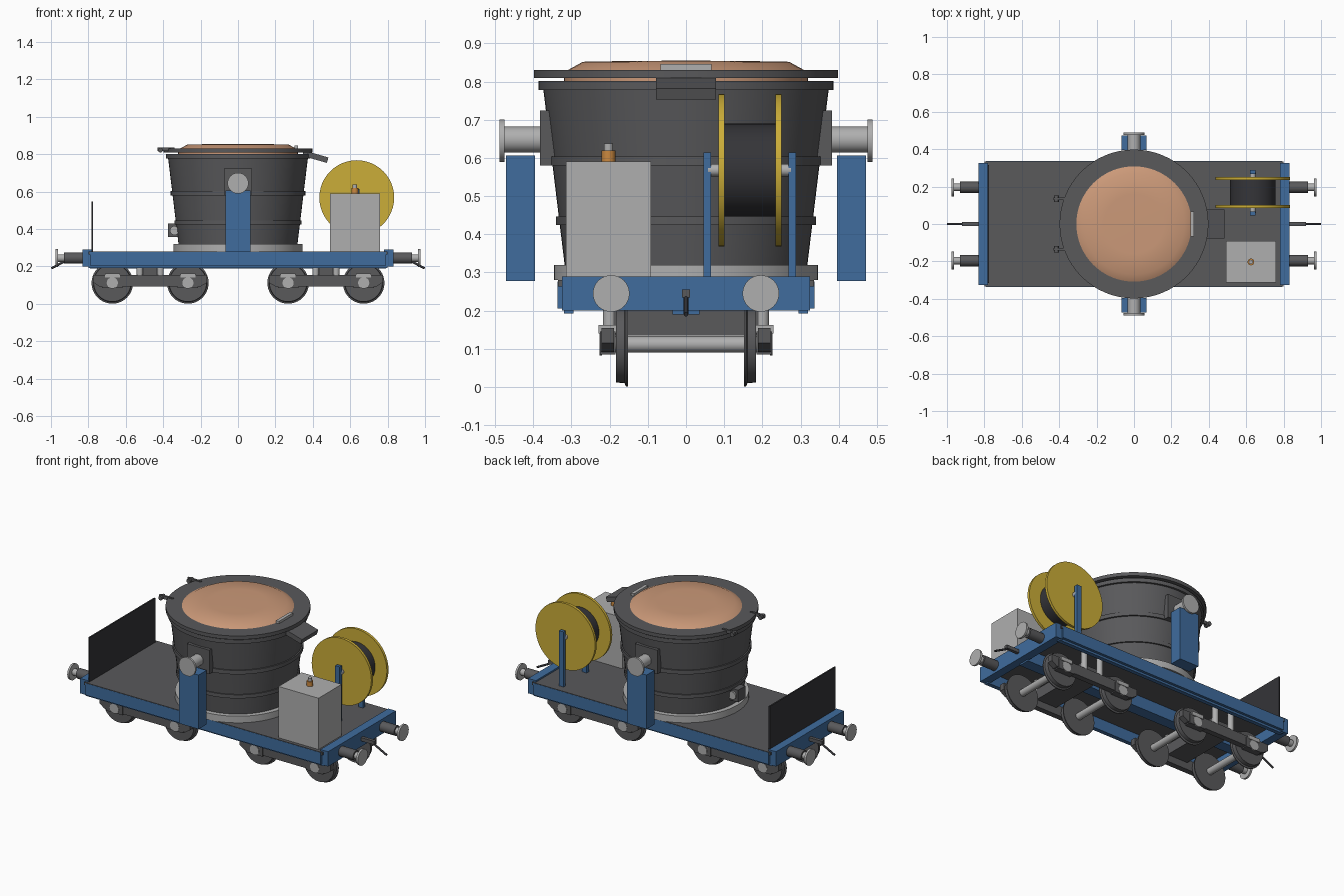
import bpy, math
from mathutils import Matrix, Vector

if "Cube" in bpy.data.objects:
    bpy.data.objects.remove(bpy.data.objects["Cube"])


def material(name, rgb):
    m = bpy.data.materials.new(name)
    m.diffuse_color = (*rgb, 1)
    m.use_nodes = True
    m.node_tree.nodes["Principled BSDF"].inputs["Base Color"].default_value = m.diffuse_color
    return m


DARK = material("dark_steel", (0.1, 0.1, 0.105))
BLACK = material("black_steel", (0.035, 0.035, 0.04))
LIGHT = material("light_steel", (0.43, 0.43, 0.43))
BLUE = material("blue_paint", (0.05, 0.15, 0.34))
YELLOW = material("yellow_paint", (0.6, 0.42, 0.04))
COPPER = material("copper_lining", (0.6, 0.32, 0.19))
ORANGE = material("orange_valve", (0.6, 0.25, 0.05))


def make(name, verts, faces, mat, smooth=False):
    me = bpy.data.meshes.new(name)
    me.from_pydata(verts, [], faces)
    me.materials.append(mat)
    ob = bpy.data.objects.new(name, me)
    bpy.context.collection.objects.link(ob)
    if smooth:
        bpy.ops.object.select_all(action='DESELECT')
        ob.select_set(True)
        bpy.context.view_layer.objects.active = ob
        bpy.ops.object.shade_smooth_by_angle(angle=math.radians(35))
    return ob


def box(name, lo, hi, mat, tilt=0.0):
    """Box between two corners, optionally tilted about y through its centre."""
    c = (Vector(lo) + Vector(hi)) / 2
    h = (Vector(hi) - Vector(lo)) / 2
    v = [(x * h.x, y * h.y, z * h.z) for x in (-1, 1) for y in (-1, 1) for z in (-1, 1)]
    f = [(0, 1, 3, 2), (4, 6, 7, 5), (0, 4, 5, 1), (2, 3, 7, 6), (0, 2, 6, 4), (1, 5, 7, 3)]
    ob = make(name, v, f, mat)
    ob.matrix_world = Matrix.Translation(c) @ Matrix.Rotation(tilt, 4, 'Y')
    return ob


def lathe(name, profile, mat, seg=48, loc=(0, 0, 0), axis=(0, 0, 1)):
    """Closed solid of revolution from (radius, height) points, bottom to top."""
    v = [(r * math.cos(2 * math.pi * i / seg), r * math.sin(2 * math.pi * i / seg), z)
         for r, z in profile for i in range(seg)]
    n = len(profile)
    f = [(k * seg + i, k * seg + (i + 1) % seg, (k + 1) * seg + (i + 1) % seg, (k + 1) * seg + i)
         for k in range(n - 1) for i in range(seg)]
    f += [tuple(reversed(range(seg))), tuple(range((n - 1) * seg, n * seg))]
    ob = make(name, v, f, mat, True)
    ob.matrix_world = Matrix.Translation(loc) @ Vector((0, 0, 1)).rotation_difference(Vector(axis)).to_matrix().to_4x4()
    return ob


def rod(name, a, b, r, mat, seg=24):
    """Cylinder between two points."""
    d = Vector(b) - Vector(a)
    return lathe(name, [(r, 0), (r, d.length)], mat, seg, a, d.normalized())


def prism_y(name, pts, y0, y1, mat):
    """Extrude an xz outline along y."""
    n = len(pts)
    v = [(x, y, z) for y in (y0, y1) for x, z in pts]
    f = [tuple(range(n)), tuple(reversed(range(n, 2 * n)))]
    f += [(i, i + n, (i + 1) % n + n, (i + 1) % n) for i in range(n)]
    return make(name, v, f, mat)


# Underframe
box("deck", (-0.8, -0.335, 0.263), (0.8, 0.335, 0.28), DARK)
box("centre_sill", (-0.79, -0.035, 0.19), (0.79, 0.035, 0.265), BLUE)
for s in (-1, 1):
    y0, y1 = sorted((s * 0.295, s * 0.337))
    box("side_sill", (-0.8, min(s * 0.295, s * 0.32), 0.192), (0.8, max(s * 0.295, s * 0.32), 0.265), BLUE)
    box("side_skirt", (-0.79, min(s * 0.315, s * 0.336), 0.205), (0.79, max(s * 0.315, s * 0.336), 0.277), BLUE)
    box("buffer_beam", (min(s * 0.78, s * 0.832), -0.325, 0.2), (max(s * 0.78, s * 0.832), 0.325, 0.29), BLUE)

    # Buffers and coupling on each end
    for y in (-0.196, 0.196):
        rod("buffer_sleeve", (s * 0.83, y, 0.245), (s * 0.93, y, 0.245), 0.03, DARK)
        rod("buffer_rod", (s * 0.93, y, 0.245), (s * 0.965, y, 0.245), 0.02, LIGHT)
        rod("buffer_head", (s * 0.963, y, 0.245), (s * 0.975, y, 0.245), 0.048, LIGHT, 32)
    box("draw_hook", (min(s * 0.82, s * 0.92), -0.01, 0.235), (max(s * 0.82, s * 0.92), 0.01, 0.256), DARK)
    rod("coupling_link", (s * 0.905, 0, 0.238), (s * 0.998, 0, 0.19), 0.006, BLACK, 12)

    # Bogie
    cx = s * 0.47
    box("bogie_bolster", (cx - 0.07, -0.19, 0.135), (cx + 0.07, 0.19, 0.2), DARK)
    rod("bogie_pivot", (cx, 0, 0.19), (cx, 0, 0.265), 0.06, DARK)
    for t in (-1, 1):
        outline = [(cx - 0.305, 0.155), (cx - 0.305, 0.115), (cx - 0.27, 0.092), (cx + 0.27, 0.092),
                   (cx + 0.305, 0.115), (cx + 0.305, 0.155)]
        prism_y("bogie_side_frame", outline, *sorted((t * 0.188, t * 0.222)), DARK)
        for dx in (-0.055, 0.055):
            rod("bogie_spring", (cx + dx, t * 0.2, 0.15), (cx + dx, t * 0.2, 0.265), 0.018, LIGHT)
    for wx in (cx - 0.202, cx + 0.202):
        rod("axle", (wx, -0.225, 0.112), (wx, 0.225, 0.112), 0.021, LIGHT)
        for t in (-1, 1):
            lathe("wheel", [(0.111, 0.152), (0.111, 0.157), (0.102, 0.161), (0.1, 0.184)],
                  DARK, 40, (wx, 0, 0.112), (0, t, 0))
            box("axle_box", (wx - 0.055, min(t * 0.185, t * 0.225), 0.085),
                (wx + 0.055, max(t * 0.185, t * 0.225), 0.145), DARK)
            box("axle_box_cap", (wx - 0.04, min(t * 0.182, t * 0.229), 0.14),
                (wx + 0.04, max(t * 0.182, t * 0.229), 0.163), LIGHT)
            rod("axle_end", (wx, t * 0.22, 0.112), (wx, t * 0.227, 0.112), 0.03, LIGHT)

    # Trunnion and its support on each side
    box("trunnion_plate", (-0.075, min(s * 0.29, s * 0.382), 0.58),
        (0.075, max(s * 0.29, s * 0.382), 0.725), DARK)
    rod("trunnion", (0, s * 0.37, 0.648), (0, s * 0.48, 0.648), 0.034, LIGHT, 32)
    rod("trunnion_flange", (0, s * 0.476, 0.645), (0, s * 0.488, 0.645), 0.056, LIGHT, 32)
    box("trunnion_pillar", (-0.066, min(s * 0.395, s * 0.472), 0.278),
        (0.066, max(s * 0.395, s * 0.472), 0.606), BLUE)

# Ladle
rod("ladle_seat_ring", (0, 0, 0.28), (0, 0, 0.32), 0.346, LIGHT, 64)
lathe("ladle_body", [(0.318, 0.32), (0.375, 0.79)], DARK, 64)
for z, h, r in ((0.425, 0.022, 0.34), (0.58, 0.024, 0.36), (0.778, 0.024, 0.386)):
    rod("ladle_band", (0, 0, z), (0, 0, z + h), r, DARK, 64)

# Lid with domed lining, handle, hinge lugs and spout
rod("lid_lining", (0, 0, 0.796), (0, 0, 0.815), 0.32, COPPER, 64)
rod("lid_rim", (0, 0, 0.809), (0, 0, 0.831), 0.398, DARK, 64)
lathe("lid_dome", [(0.312, 0.829), (0.27, 0.852), (0.16, 0.854), (0.02, 0.855)], COPPER, 64)
box("lid_handle", (0.302, -0.067, 0.83), (0.322, 0.067, 0.846), LIGHT)
box("pouring_spout", (0.345, -0.078, 0.772), (0.482, 0.078, 0.802), DARK, 0.28)
for y in (-0.135, 0.135):
    box("hinge_arm", (-0.43, y - 0.006, 0.816), (-0.34, y + 0.006, 0.836), DARK)
    rod("hinge_pin", (-0.415, y - 0.018, 0.822), (-0.415, y + 0.018, 0.822), 0.013, DARK, 16)

# Bottom gate valve
box("gate_housing", (-0.375, -0.035, 0.357), (-0.3, 0.035, 0.43), DARK)
rod("gate_pin", (-0.34, -0.045, 0.392), (-0.34, 0.045, 0.392), 0.024, LIGHT)

# Hose reel
for y in (0.085, 0.234):
    rod("reel_disc", (0.635, y, 0.568), (0.635, y + 0.016, 0.568), 0.2, YELLOW, 48)
rod("reel_drum", (0.635, 0.1, 0.568), (0.635, 0.235, 0.568), 0.122, BLACK, 48)
rod("reel_axle", (0.635, 0.058, 0.568), (0.635, 0.275, 0.568), 0.016, LIGHT)
for y in (0.046, 0.268):
    box("reel_stand", (0.62, y, 0.28), (0.65, y + 0.02, 0.614), BLUE)

# Equipment cabinet with valve
box("equipment_cabinet", (0.492, -0.314, 0.28), (0.76, -0.092, 0.591), LIGHT)
rod("cabinet_valve", (0.625, -0.203, 0.59), (0.625, -0.203, 0.62), 0.018, ORANGE)
rod("cabinet_valve_tip", (0.625, -0.203, 0.615), (0.625, -0.203, 0.638), 0.012, LIGHT)

# Heat shield at the rear end
box("end_shield", (-0.784, -0.315, 0.28), (-0.775, 0.315, 0.548), BLACK)
